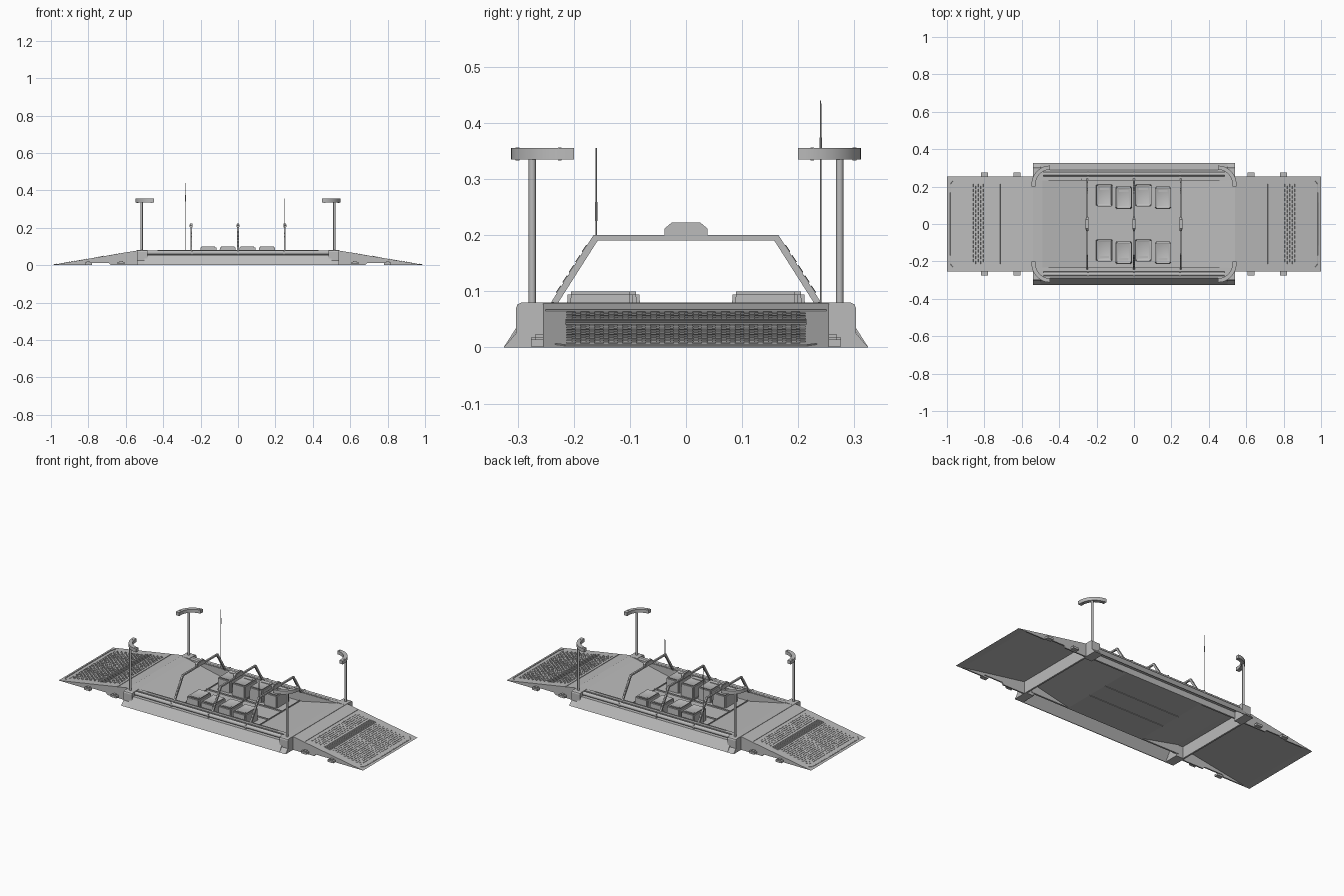
import bpy, bmesh, math
from mathutils import Vector, Matrix

cube = bpy.data.objects.get("Cube")
if cube:
    bpy.data.objects.remove(cube, do_unlink=True)

GREY = bpy.data.materials.new("painted grey")
GREY.use_nodes = True
GREY.diffuse_color = (.5, .5, .5, 1)
GREY.node_tree.nodes["Principled BSDF"].inputs["Base Color"].default_value = (.5, .5, .5, 1)
SIGNS = (-1, 1)


def finish(name, bm, smooth=False):
    bmesh.ops.recalc_face_normals(bm, faces=bm.faces)
    me = bpy.data.meshes.new(name)
    bm.to_mesh(me)
    bm.free()
    me.materials.append(GREY)
    ob = bpy.data.objects.new(name, me)
    bpy.context.collection.objects.link(ob)
    if smooth:
        bpy.ops.object.select_all(action='DESELECT')
        ob.select_set(True)
        bpy.context.view_layer.objects.active = ob
        bpy.ops.object.shade_smooth_by_angle(angle=math.radians(40))


def add_box(bm, centre, size, tilt=0):
    rot = Matrix.Rotation(tilt, 4, 'Y')
    mat = Matrix.Translation(centre) @ rot @ Matrix.Diagonal((*size, 1))
    return bmesh.ops.create_cube(bm, size=1, matrix=mat)["verts"]


def add_prism(bm, pts, axis, a, b):
    """Extrude a profile along x (pts are y, z), y (x, z) or z (x, y)."""
    def place(p, d):
        return {"x": (d, *p), "y": (p[0], d, p[1]), "z": (*p, d)}[axis]
    rings = [[bm.verts.new(place(p, d)) for p in pts] for d in (a, b)]
    for ring in rings:
        bm.faces.new(ring)
    for i in range(len(pts)):
        j = (i + 1) % len(pts)
        bm.faces.new((rings[0][i], rings[0][j], rings[1][j], rings[1][i]))


def add_rod(bm, p, q, r, r2=None, sides=10):
    p, q = Vector(p), Vector(q)
    d = q - p
    mat = Matrix.Translation((p + q) / 2) @ d.to_track_quat('Z', 'Y').to_matrix().to_4x4()
    bmesh.ops.create_cone(bm, cap_ends=True, segments=sides, radius1=r,
                          radius2=r if r2 is None else r2, depth=d.length, matrix=mat)


def scaled(pts, sx, sy=1):
    return [(x * sx, y * sy) for x, y in pts]


# Deck sheet: a shallow well with sloping ends
bm = bmesh.new()
top = [(-.54, .08), (-.49, .077), (-.25, .025), (.25, .025), (.49, .077), (.54, .08)]
add_prism(bm, top + [(x, z - .01) for x, z in reversed(top)], "y", -.24, .24)
finish("well_deck", bm)

# Walkway edges and panel seams on the well floor
bm = bmesh.new()
for y in (-.063, .063):
    add_box(bm, (0, y, .025), (.5, .005, .014))
for x in (-.245, 0, .245):
    add_box(bm, (x, 0, .025), (.004, .46, .012))
for y in (-.063, .063):
    add_box(bm, (0, y, .014), (.5, .004, .004))
finish("floor_seams", bm)

# Hollow side sills with thin flared skirts
sill = [(.325, 0), (.29, .055), (.255, .055), (.255, .078), (.232, .078),
        (.232, .015), (.242, .015), (.242, .05), (.288, .05), (.321, 0)]
for s, side in zip(SIGNS, ("front", "back")):
    bm = bmesh.new()
    add_prism(bm, scaled(sill, s), "x", -.5, .5)
    finish(side + "_sill", bm)
    bm = bmesh.new()
    add_rod(bm, (-.49, s * .268, .067), (.49, s * .268, .067), .011, sides=12)
    finish(side + "_rail", bm, smooth=True)
    bm = bmesh.new()
    for x in (-.49, -.245, 0, .245, .49):
        add_box(bm, (x, s * .268, .066), (.006, .024, .024))
    add_box(bm, (0, s * .237, .079), (.86, .004, .004))
    finish(side + "_rail_clips", bm)

# Corner blocks, end walls, lamp posts with curved lamp heads
corner = [(.325, 0), (.303, .025), (.303, .07), (.3, .077), (.293, .08),
          (.235, .08), (.235, 0)]
for sx in SIGNS:
    bm = bmesh.new()
    add_box(bm, (sx * .535, 0, .037), (.01, .5, .074))
    finish("end_wall", bm)
    for sy in SIGNS:
        bm = bmesh.new()
        add_prism(bm, scaled(corner, sy), "x", sx * .485, sx * .54)
        finish("corner_block", bm)
        bm = bmesh.new()
        px, py = sx * .515, sy * .274
        add_rod(bm, (px, py, .075), (px, py, .34), .0065, sides=12)
        finish("lamp_post", bm, smooth=True)
        bm = bmesh.new()
        angles = [math.radians(90 * i / 12) for i in range(13)]
        arc = [(.45 + .098 * math.cos(a), .212 + .1 * math.sin(a)) for a in angles]
        arc += [(.45 + .076 * math.cos(a), .212 + .078 * math.sin(a)) for a in reversed(angles)]
        arc = [(.548, .2)] + arc + [(.526, .2)]
        add_prism(bm, scaled(arc, sx, sy), "z", .335, .355)
        finish("lamp_head", bm, smooth=True)
        bm = bmesh.new()
        for x, y in ((.538, .225), (.463, .3)):
            add_box(bm, (sx * x, sy * y, .345), (.012, .007, .023))
        finish("lamp_clamps", bm)

# Hollow loading ramps with cleated plates
RISE, RUN = .078, .46
tilt = math.atan2(RISE, RUN)


def ramp_z(x):
    return RISE * (1 - x) / RUN


for s, side in zip(SIGNS, ("right", "left")):
    bm = bmesh.new()
    plate = [(.535, ramp_z(.535)), (1, 0), (.96, 0), (.535, ramp_z(.535) - .008)]
    add_prism(bm, scaled(plate, s), "y", -.25, .25)
    finish(side + "_ramp_plate", bm)
    # Side cheeks with a shallow notch along the bottom
    cheek = [(.535, ramp_z(.535)), (1, 0), (.82, 0), (.81, .012), (.69, .012),
             (.68, 0), (.535, 0)]
    bm = bmesh.new()
    for sy in SIGNS:
        add_prism(bm, scaled(cheek, s), "y", sy * .247, sy * .255)
    finish(side + "_ramp_cheeks", bm)
    # Staggered low cleats
    bm = bmesh.new()
    for i in range(25):
        x = .635 + i * .0133
        if abs(x - .735) < .026:
            continue
        for j in range(17):
            y = -.2 + j * .025 + (.005 if i % 2 else -.005)
            add_box(bm, (s * x, y, ramp_z(x)), (.004, .016, .004), s * tilt)
    finish(side + "_ramp_cleats", bm)
    # Close-set grip ridges
    bm = bmesh.new()
    for i in range(6):
        x = .717 + i * .0075
        add_box(bm, (s * x, 0, ramp_z(x)), (.004, .43, .005), s * tilt)
    finish(side + "_grip_ridges", bm)
    # Hinge seam and curved lip bar
    bm = bmesh.new()
    add_box(bm, (s * .613, 0, ramp_z(.613)), (.004, .5, .005), s * tilt)
    lip = [(.968, -.232), (.982, -.215), (.984, 0), (.982, .215), (.968, .232)]
    for (xa, ya), (xb, yb) in zip(lip, lip[1:]):
        add_rod(bm, (s * xa, ya, ramp_z(xa)), (s * xb, yb, ramp_z(xb)), .0025, sides=6)
    finish(side + "_ramp_trim", bm)
    # Lock lugs on both edges
    bm = bmesh.new()
    for x in (.625, .8):
        for sy in SIGNS:
            z = .012 if x < .7 else .008
            add_box(bm, (s * x, sy * .264, z), (.038, .024, .012))
            add_box(bm, (s * x, sy * .262, z + .004), (.018, .014, .014))
    finish(side + "_ramp_lugs", bm)

# Hoop frames over the well with a lamp housing on top
outer = [(.247, .07), (.165, .2)]
inner = [(.157, .191), (.234, .07)]
hoop = outer + scaled(reversed(outer), -1) + scaled(reversed(inner), -1) + inner
housing = [(.038, .2), (.038, .212), (.025, .223), (-.025, .223), (-.038, .212), (-.038, .2)]
lens = [(.03, .203), (.03, .21), (.021, .217), (-.021, .217), (-.03, .21), (-.03, .203)]
for x in (-.25, 0, .25):
    bm = bmesh.new()
    add_prism(bm, hoop, "x", x - .005, x + .005)
    finish("hoop_frame", bm)
    bm = bmesh.new()
    add_prism(bm, housing, "x", x - .006, x + .006)
    add_prism(bm, lens, "x", x - .008, x + .008)
    finish("hoop_lamp", bm)
    # Grip ribs on the sloping legs
    bm = bmesh.new()
    for i in range(5):
        t = .25 + i * .14
        for sy in SIGNS:
            y, z = .246 - .082 * t, .07 + .13 * t
            add_rod(bm, (x, sy * (y + .004), z - .006), (x, sy * (y - .004), z + .006), .003, sides=6)
    finish("hoop_ribs", bm)

# Two rows of padded seat boxes
for sy in SIGNS:
    for i, x in enumerate((-.158, -.055, .05, .155)):
        y = sy * .147 + (.006 if i % 2 == 0 else -.006)
        bm = bmesh.new()
        for v in add_box(bm, (x, y, .06), (.088, .122, .08)):
            if v.co.z > .06:
                v.co.x = x + (v.co.x - x) * .96
                v.co.y = y + (v.co.y - y) * .95
        bmesh.ops.bevel(bm, geom=bm.edges[:], offset=.006, segments=2, affect='EDGES')
        cap = max(bm.faces, key=lambda f: f.calc_center_median().z)
        bmesh.ops.inset_individual(bm, faces=[cap], thickness=.01, depth=-.004)
        finish("seat_box", bm, smooth=True)
        bm = bmesh.new()
        add_box(bm, (x, y + sy * .035, .096), (.05, .012, .006))
        finish("seat_trim", bm)

# Whip antennas
for name, x, y, z0, z1, top_z in (("tall_antenna", -.28, .24, .075, .34, .44),
                                  ("short_antenna", .25, -.16, .195, .225, .355)):
    bm = bmesh.new()
    add_rod(bm, (x, y, z0), (x, y, z1), .0015, sides=6)
    add_rod(bm, (x, y, z1), (x, y, z1 + .034), .0025, sides=8)
    add_rod(bm, (x, y, z1 + .03), (x, y, top_z), .0015, .001, sides=6)
    finish(name, bm)
